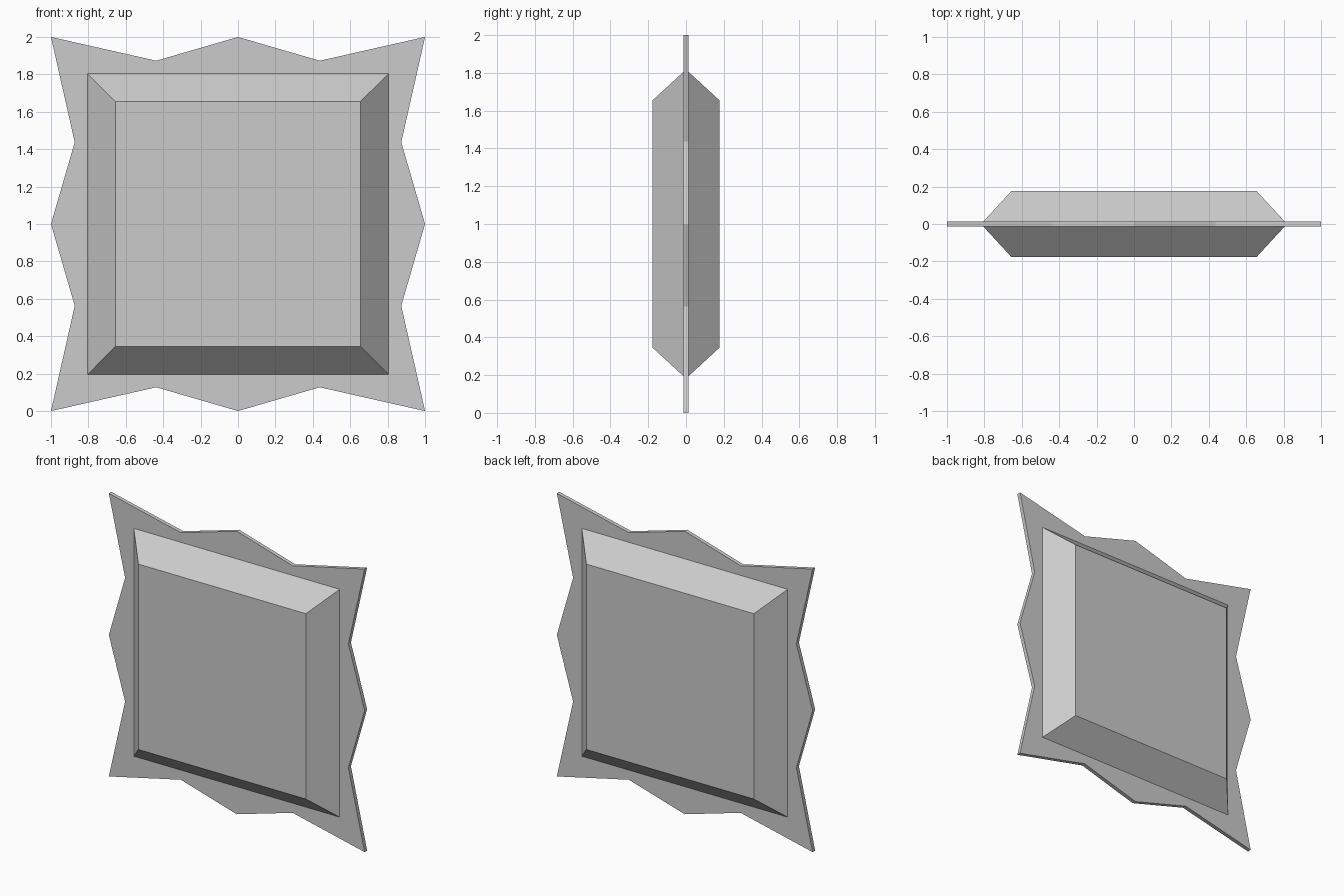
import bpy

cube = bpy.data.objects.get("Cube")
if cube:
    bpy.data.objects.remove(cube, do_unlink=True)

grey = bpy.data.materials.new("plain_grey")
grey.use_nodes = True
colour = (0.6, 0.6, 0.6, 1)
grey.diffuse_color = colour
grey.node_tree.nodes["Principled BSDF"].inputs["Base Color"].default_value = colour

HALF_THICK = 0.014   # half thickness of the border sheet
PAD_DEPTH = 0.177    # how far each pad face stands from the middle
CENTRE_Z = 1.0


def loft(name, sections):
    """Closed solid through matching outlines, each given as (y, [(x, z), ...])."""
    n = len(sections[0][1])
    verts = [(x, y, z + CENTRE_Z) for y, outline in sections for x, z in outline]
    faces = [tuple(range(n)), tuple(reversed(range(len(verts) - n, len(verts))))]
    for s in range(len(sections) - 1):
        a, b = s * n, (s + 1) * n
        for i in range(n):
            j = (i + 1) % n
            faces.append((a + j, a + i, b + i, b + j))
    mesh = bpy.data.meshes.new(name)
    mesh.from_pydata(verts, [], faces)
    mesh.materials.append(grey)
    obj = bpy.data.objects.new(name, mesh)
    bpy.context.collection.objects.link(obj)
    return obj


def square(h):
    return [(-h, -h), (h, -h), (h, h), (-h, h)]


# Zigzag border sheet: one side's points, turned a quarter at a time
side = [(-1, -1), (-0.437, -0.873), (0, -1), (0.437, -0.873)]
zigzag = []
for turn in range(4):
    zigzag += side
    side = [(-z, x) for x, z in side]
loft("zigzag_border", [(-HALF_THICK, zigzag), (HALF_THICK, zigzag)])

# Cushion with sloping sides on the front and the back
outer, inner = square(0.805), square(0.655)
loft("cushion_pad", [(-PAD_DEPTH, inner), (-HALF_THICK, outer),
                     (HALF_THICK, outer), (PAD_DEPTH, inner)])
